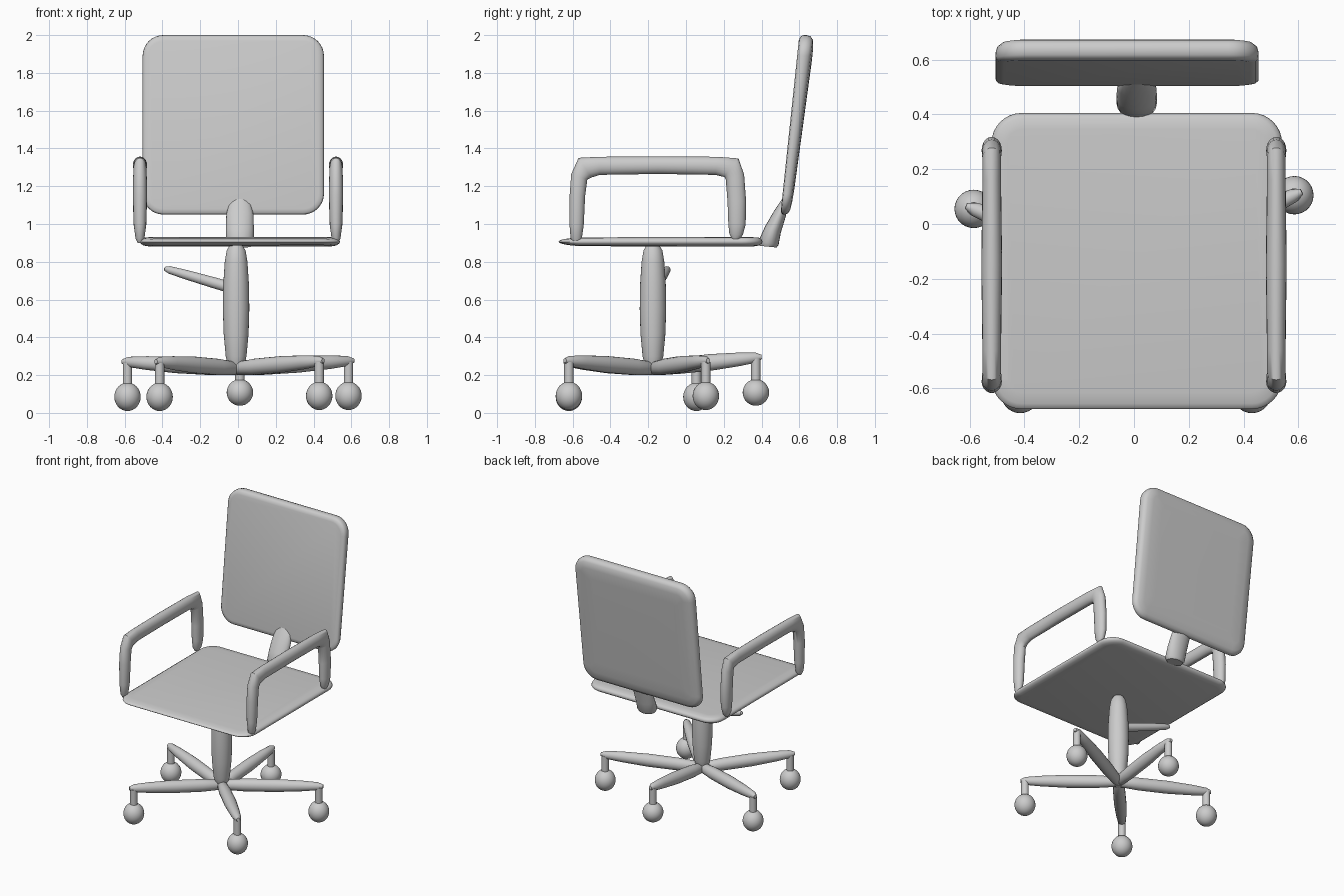
import bpy, bmesh, math
from mathutils import Vector

if "Cube" in bpy.data.objects:
    bpy.data.objects.remove(bpy.data.objects["Cube"])

GREY = (0.6, 0.6, 0.6, 1)
mat = bpy.data.materials.new("plain grey")
mat.use_nodes = True
mat.diffuse_color = GREY
mat.node_tree.nodes["Principled BSDF"].inputs["Base Color"].default_value = GREY


def finish(obj, name, angle=40):
    obj.name = obj.data.name = name
    obj.data.materials.append(mat)
    bpy.ops.object.select_all(action="DESELECT")
    obj.select_set(True)
    bpy.context.view_layer.objects.active = obj
    bpy.ops.object.shade_smooth_by_angle(angle=math.radians(angle))
    return obj


def loft(name, rings, angle=40):
    """Skin a list of equal-length point rings and cap both ends."""
    bm = bmesh.new()
    rows = [[bm.verts.new(p) for p in ring] for ring in rings]
    n = len(rows[0])
    for a, b in zip(rows, rows[1:]):
        for i in range(n):
            j = (i + 1) % n
            bm.faces.new((a[i], a[j], b[j], b[i]))
    bm.faces.new(rows[0][::-1])
    bm.faces.new(rows[-1])
    bmesh.ops.recalc_face_normals(bm, faces=bm.faces)
    mesh = bpy.data.meshes.new(name)
    bm.to_mesh(mesh)
    bm.free()
    obj = bpy.data.objects.new(name, mesh)
    bpy.context.collection.objects.link(obj)
    return finish(obj, name, angle)


def limb(name, path, radii, side=(1, 0, 0), sides=20):
    """Sweep an ellipse; each radius pair is (along side, across side)."""
    pts, side, rings = [Vector(p) for p in path], Vector(side).normalized(), []
    for k, p in enumerate(pts):
        before = (p - pts[max(k - 1, 0)]).normalized()
        after = (pts[min(k + 1, len(pts) - 1)] - p).normalized()
        across = side.cross(before + after).normalized()
        a, b = radii[k]
        turns = [2 * math.pi * i / sides for i in range(sides)]
        rings.append([p + side * a * math.cos(t) + across * b * math.sin(t) for t in turns])
    return loft(name, rings)


def rounded_rect(hx, hy, r, steps=8):
    pts = []
    for q, (sx, sy) in enumerate([(1, 1), (-1, 1), (-1, -1), (1, -1)]):
        for i in range(steps + 1):
            t = math.pi / 2 * (q + i / steps)
            pts.append((sx * (hx - r) + r * math.cos(t), sy * (hy - r) + r * math.sin(t)))
    return pts


def cushion(name, hx, hy, r, layers, place):
    """Rounded slab; layers are (inset, depth 0..1), place maps u, v, depth to space."""
    rings = [[place(u, v, w) for u, v in rounded_rect(hx - d, hy - d, max(r - d, 0.03))]
             for d, w in layers]
    return loft(name, rings, 60)


# Seat: thin cushion, thinner at its front edge
def seat_place(u, v, w):
    thick = 0.05 * min(1, 0.5 + (v + 0.54) / 0.25)
    return (0.01 + u, -0.135 + v, 0.906 + (w - 0.5) * thick)


cushion("seat", 0.53, 0.54, 0.11,
        [(0.05, 0), (0.02, 0.1), (0.005, 0.3), (0, 0.5), (0.005, 0.75), (0.02, 0.93), (0.06, 1)],
        seat_place)


# Backrest: leans back and thickens towards the top
def back_place(u, v, w):
    t = (v + 0.475) / 0.95
    return (-0.025 + u, 0.5 + 0.1 * t + w * (0.055 + 0.03 * t), 1.05 + 0.95 * t)


cushion("backrest", 0.48, 0.475, 0.11,
        [(0.03, 0), (0.01, 0.06), (0.001, 0.2), (0, 0.45), (0.006, 0.7), (0.025, 0.88), (0.07, 0.97), (0.14, 1)],
        back_place)

# Bracket joining seat and backrest
limb("back_bracket",
     [(0.01, 0.435, 0.88), (0.01, 0.437, 0.9), (0.01, 0.46, 0.97), (0.01, 0.495, 1.05), (0.01, 0.515, 1.1), (0.01, 0.52, 1.13)],
     [(0.06, 0.045), (0.073, 0.054), (0.074, 0.045), (0.072, 0.035), (0.06, 0.025), (0.035, 0.012)])

# Armrests: one bent bar per side, (y, z, half width, half depth)
ARM = [(-0.58, 0.9, 0.012, 0.015), (-0.581, 0.925, 0.024, 0.03), (-0.579, 1.0, 0.033, 0.038),
       (-0.575, 1.15, 0.037, 0.041), (-0.565, 1.25, 0.036, 0.045), (-0.535, 1.298, 0.034, 0.062),
       (-0.46, 1.308, 0.034, 0.048), (-0.15, 1.311, 0.038, 0.046), (0.16, 1.308, 0.034, 0.048),
       (0.24, 1.298, 0.034, 0.062), (0.259, 1.25, 0.036, 0.05), (0.269, 1.12, 0.037, 0.049),
       (0.27, 1.0, 0.034, 0.046), (0.265, 0.945, 0.026, 0.036), (0.262, 0.92, 0.014, 0.018)]
for label, s in (("left", 1), ("right", -1)):
    limb(label + "_armrest", [(s * 0.519, y, z) for y, z, a, b in ARM],
         [(a, b) for y, z, a, b in ARM])

# Column, swollen in the middle
CX, CY = -0.01, -0.175
COLUMN = [(0.2, 0.02), (0.22, 0.035), (0.3, 0.055), (0.42, 0.066), (0.55, 0.07),
          (0.68, 0.068), (0.8, 0.06), (0.86, 0.05), (0.885, 0.035)]
limb("column", [(CX, CY, z) for z, r in COLUMN], [(r, r) for z, r in COLUMN], sides=28)

# Height lever
start, end = Vector((CX, CY, 0.655)), Vector((-0.39, -0.095, 0.765))
STEPS = [(0, 0.03), (0.3, 0.029), (0.7, 0.025), (0.93, 0.02), (0.99, 0.012), (1, 0.005)]
limb("lever", [start.lerp(end, t) for t, r in STEPS], [(r, r) for t, r in STEPS], side=(0.2, 1, 0))

# Star base: five legs, each with a stem and a ball caster
LEG = [(0, 0.02), (0.03, 0.033), (0.25, 0.043), (0.55, 0.044), (0.8, 0.036), (0.95, 0.027), (1, 0.012)]
FEET = {"front_right": (-0.415, -0.62, 0.085), "front_left": (0.43, -0.62, 0.09),
        "side_right": (-0.585, 0.055, 0.085), "side_left": (0.585, 0.105, 0.09),
        "back": (0.01, 0.37, 0.108)}
for label, (x, y, z) in FEET.items():
    hub, tip = Vector((CX, CY, 0.235)), Vector((x, y, z + 0.185))
    out = (tip - hub).normalized()
    hub, tip = hub - out * 0.03, tip + out * 0.03
    limb(label + "_leg", [hub.lerp(tip, t) for t, r in LEG],
         [(r * 0.95, r) for t, r in LEG], side=(-out.y, out.x, 0))
    limb(label + "_stem", [(x, y, z + 0.04), (x, y, z + 0.18)], [(0.025, 0.025)] * 2)
    bpy.ops.mesh.primitive_uv_sphere_add(segments=28, ring_count=16, radius=1, location=(x, y, z))
    ball = bpy.context.object
    ball.scale = (0.07, 0.07, 0.075 if z < 0.1 else 0.07)
    finish(ball, label + "_caster", 180)
